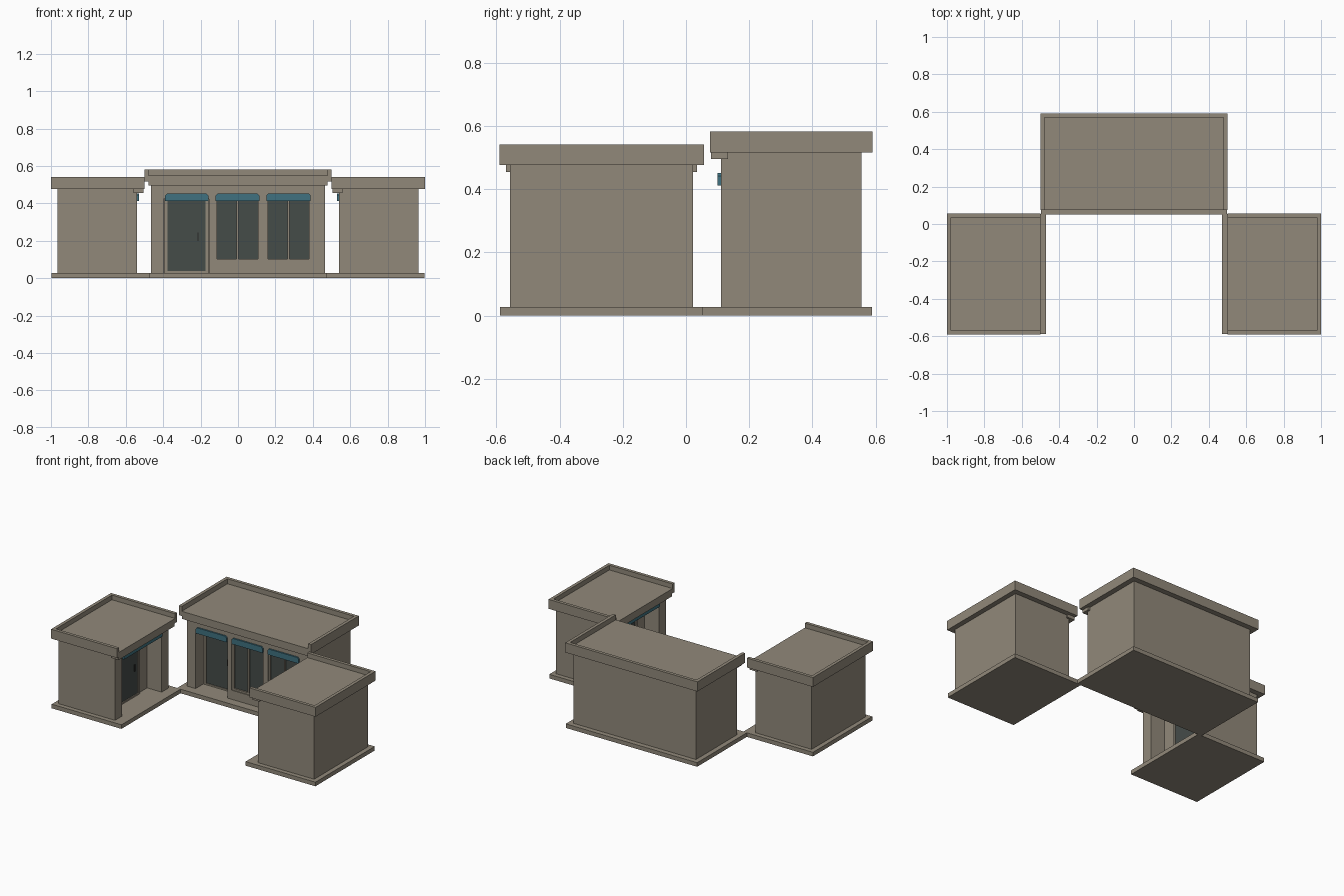
import bpy, bmesh

if "Cube" in bpy.data.objects:
    bpy.data.objects.remove(bpy.data.objects["Cube"])


def material(name, rgb):
    m = bpy.data.materials.new(name)
    m.diffuse_color = (*rgb, 1)
    m.use_nodes = True
    m.node_tree.nodes["Principled BSDF"].inputs["Base Color"].default_value = m.diffuse_color
    return m


STONE = material("warm_grey_stone", (0.285, 0.25, 0.195))
GLASS = material("dark_glass", (0.06, 0.072, 0.066))
TEAL = material("teal_awning", (0.05, 0.165, 0.215))
BLACK = material("dark_handle", (0.02, 0.02, 0.02))

# Each building is drawn as (along, depth, height), then mapped to world space
MAPS = {
    "centre": lambda a, d, z: (a, d, z),
    "right": lambda a, d, z: (d, a, z),
    "left": lambda a, d, z: (-d, a, z),
}


def prism(name, side, profile, d0, d1, mat):
    """Extrude an (along, height) profile from depth d0 to d1."""
    f = MAPS[side]
    bm = bmesh.new()
    rings = [[bm.verts.new(f(a, d, z)) for a, z in profile] for d in (d0, d1)]
    bm.faces.new(rings[0])
    bm.faces.new(rings[1])
    n = len(profile)
    for i in range(n):
        j = (i + 1) % n
        bm.faces.new((rings[0][i], rings[0][j], rings[1][j], rings[1][i]))
    bmesh.ops.recalc_face_normals(bm, faces=bm.faces)
    me = bpy.data.meshes.new(name)
    bm.to_mesh(me)
    bm.free()
    me.materials.append(mat)
    ob = bpy.data.objects.new(side + "_" + name, me)
    bpy.context.collection.objects.link(ob)
    return ob


def box(name, side, a, d, z, mat=STONE):
    pts = [(a[0], z[0]), (a[1], z[0]), (a[1], z[1]), (a[0], z[1])]
    return prism(name, side, pts, d[0], d[1], mat)


def cut(body, side, a, d, z):
    c = box("opening_cutter", side, a, d, z)
    c.hide_render = True
    c.hide_viewport = True
    c.display_type = 'WIRE'
    m = body.modifiers.new("opening", 'BOOLEAN')
    m.operation = 'DIFFERENCE'
    m.solver = 'EXACT'
    m.object = c


def roof(side, a, d, z0, z1, z2):
    """Slab with a raised rim on three sides, open at the front."""
    t = 0.022
    prism("roof", side, [(a[0], z0), (a[1], z0), (a[1], z2), (a[1] - t, z2),
                         (a[1] - t, z1), (a[0] + t, z1), (a[0] + t, z2), (a[0], z2)],
          d[0], d[1] - t, STONE)
    box("roof_back_rim", side, a, (d[1] - t, d[1]), (z0, z2))


def awning(side, a, d, z):
    c = 0.01
    prism("awning", side, [(a[0], z[0]), (a[1], z[0]), (a[1], z[1] - c), (a[1] - c, z[1]),
                           (a[0] + c, z[1]), (a[0], z[1] - c)], d[0], d[1], TEAL)


def door(side, a, wall, z, handle):
    """Glass leaf with jambs in front of a recessed wall."""
    box("door_glass", side, a, (wall - 0.006, wall), z, GLASS)
    for e in (a[0] - 0.016, a[1]):
        box("door_jamb", side, (e, e + 0.016), (wall - 0.012, wall), (0.028, z[1]))
    box("door_threshold", side, a, (wall - 0.012, wall), (0.028, z[0]))
    box("door_handle", side, (handle - 0.003, handle + 0.003),
        (wall - 0.014, wall - 0.006), (0.2, 0.245), BLACK)


def window(side, a, front, z):
    """Two-pane window set in a shallow recess."""
    t, mid = 0.012, (a[0] + a[1]) / 2
    dp = (front + 0.006, front + 0.025)
    box("window_glass", side, a, (front + 0.017, front + 0.025), z, GLASS)
    for lo, hi in ((a[0], a[0] + t), (mid - 0.005, mid + 0.005), (a[1] - t, a[1])):
        box("window_stile", side, (lo, hi), dp, z)
    box("window_sill", side, a, dp, (z[0], z[0] + t))


# Centre building
S = "centre"
box("base", S, (-0.497, 0.497), (0.05, 0.589), (0, 0.028))
body = box("walls", S, (-0.464, 0.464), (0.11, 0.555), (0.028, 0.516))
cut(body, S, (-0.398, -0.155), (0.05, 0.205), (0.028, 0.425))
door(S, (-0.376, -0.173), 0.205, (0.038, 0.425), -0.213)
for w in ((-0.125, 0.118), (0.148, 0.392)):
    cut(body, S, w, (0.05, 0.135), (0.09, 0.425))
    window(S, w, 0.11, (0.09, 0.425))
for a in ((-0.39, -0.158), (-0.12, 0.114), (0.152, 0.388)):
    awning(S, a, (0.1, 0.112), (0.412, 0.452))
box("fascia", S, (-0.478, 0.478), (0.079, 0.133), (0.495, 0.517))
roof(S, (-0.5, 0.5), (0.076, 0.591), 0.516, 0.548, 0.582)

# Two mirrored side buildings facing each other
for S in ("left", "right"):
    box("base", S, (-0.588, 0.053), (0.47, 0.997), (0, 0.028))
    body = box("walls", S, (-0.557, 0.022), (0.54, 0.966), (0.028, 0.478))
    cut(body, S, (-0.482, -0.053), (0.45, 0.65), (0.028, 0.425))
    door(S, (-0.37, -0.165), 0.65, (0.038, 0.425), -0.2)
    awning(S, (-0.475, -0.06), (0.53, 0.542), (0.414, 0.454))
    box("fascia", S, (-0.57, 0.035), (0.504, 0.56), (0.455, 0.478))
    roof(S, (-0.591, 0.057), (0.5, 1.0), 0.477, 0.509, 0.541)
